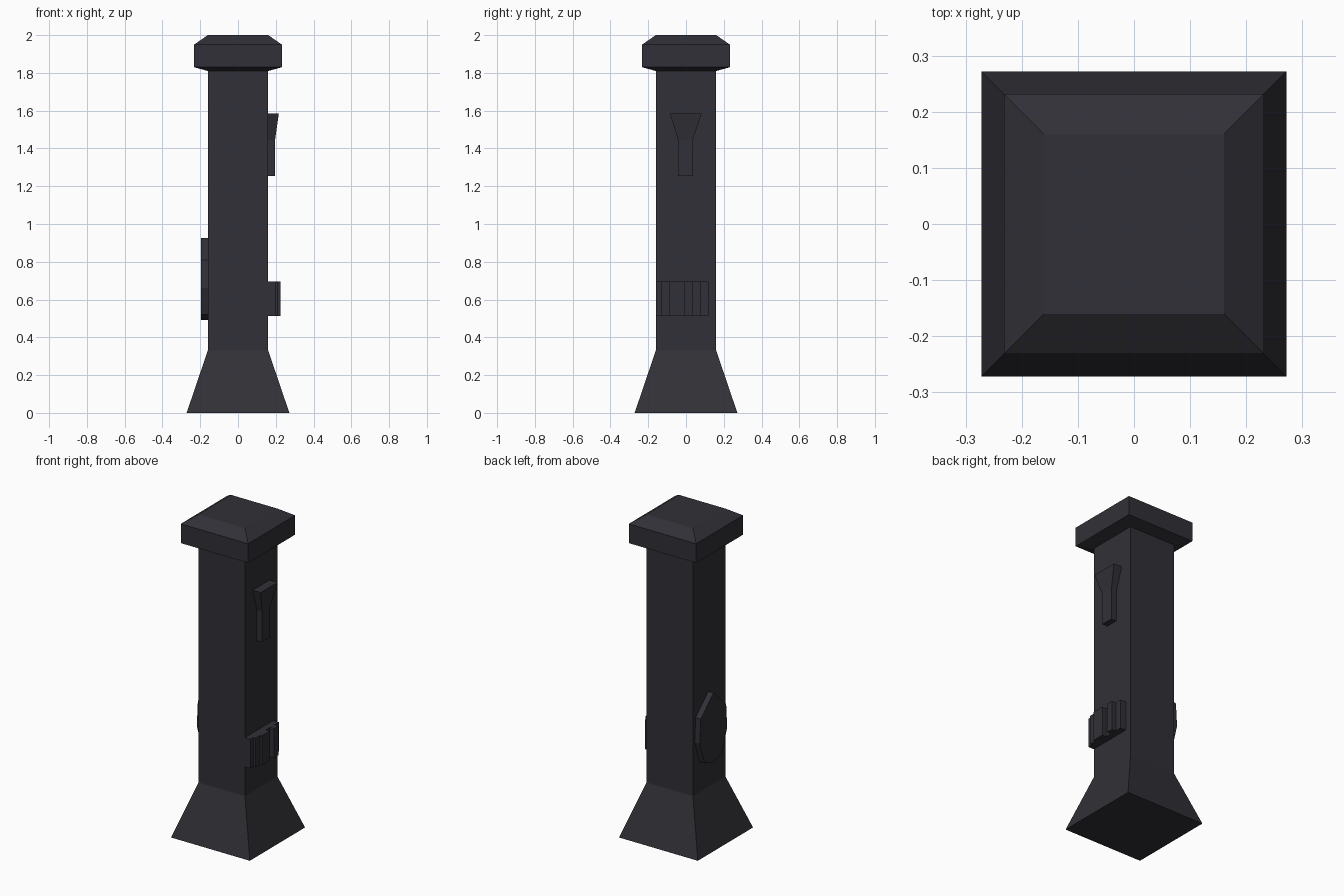
import bpy, bmesh

if "Cube" in bpy.data.objects:
    bpy.data.objects.remove(bpy.data.objects["Cube"])

mat = bpy.data.materials.new("dark slate")
mat.diffuse_color = (0.03, 0.03, 0.038, 1)
mat.use_nodes = True
mat.node_tree.nodes["Principled BSDF"].inputs["Base Color"].default_value = mat.diffuse_color


def loft(name, rings):
    """Closed flat-faced solid through matching rings of points."""
    bm = bmesh.new()
    loops = [[bm.verts.new(p) for p in r] for r in rings]
    n = len(loops[0])
    for a, b in zip(loops, loops[1:]):
        for i in range(n):
            j = (i + 1) % n
            bm.faces.new((a[i], a[j], b[j], b[i]))
    bm.faces.new(loops[0][::-1])
    bm.faces.new(loops[-1])
    bmesh.ops.recalc_face_normals(bm, faces=bm.faces)
    me = bpy.data.meshes.new(name)
    bm.to_mesh(me)
    bm.free()
    me.materials.append(mat)
    ob = bpy.data.objects.new(name, me)
    bpy.context.collection.objects.link(ob)
    return ob


def square(h, z):
    return [(-h, -h, z), (h, -h, z), (h, h, z), (-h, h, z)]


def slab(y0, y1, x, z):
    return [(0.15, y0, z), (x, y0, z), (x, y1, z), (0.15, y1, z)]


# Square pillar: flared foot, shaft and bevelled cap
loft("pillar", [square(h, z) for h, z in (
    (0.272, 0), (0.16, 0.33), (0.16, 1.81), (0.232, 1.83),
    (0.232, 1.95), (0.16, 2.0))])

# Torch-shaped bracket on the right side
loft("torch_bracket", [slab(-0.042, 0.036, 0.196, 1.255),
                       slab(-0.042, 0.036, 0.196, 1.445),
                       slab(-0.085, 0.083, 0.216, 1.585)])

# Stepped ridge low on the right side, extruded upward
steps = [(-0.16, -0.13, 0.198), (-0.13, -0.087, 0.212), (-0.087, -0.008, 0.225),
         (-0.008, 0.034, 0.198), (0.034, 0.077, 0.225), (0.077, 0.119, 0.198)]
outline = [(0.15, -0.16)]
for y0, y1, x in steps:
    outline += [(x, y0), (x, y1)]
outline.append((0.15, 0.119))
loft("stepped_ridge", [[(x, y, z) for x, y in outline] for z in (0.512, 0.695)])

# Shield plate on the left side, mirrored outline
half = [(0.125, 0.81), (0.135, 0.66), (0.088, 0.52)]
shield = ([(0, 0.925)] + half + [(0, 0.492)] +
          [(-y, z) for y, z in reversed(half)])
loft("shield_plate", [[(x, y + 0.008, z) for y, z in shield]
                      for x in (-0.15, -0.195)])
